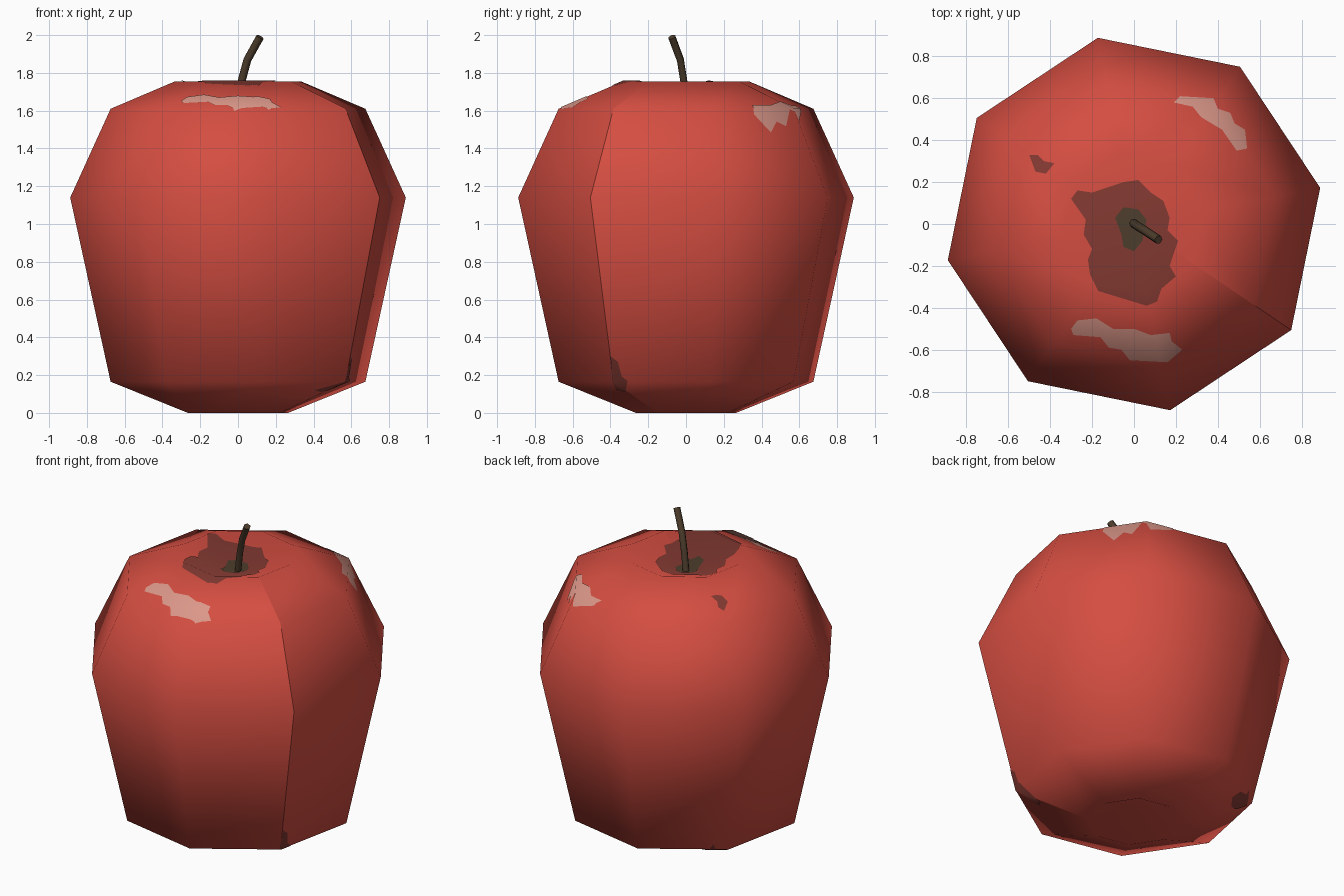
import bpy, bmesh
from math import sin, cos, radians, tau
from mathutils import Vector
from mathutils.bvhtree import BVHTree

if "Cube" in bpy.data.objects:
    bpy.data.objects.remove(bpy.data.objects["Cube"])


def material(name, *rgb):
    mat = bpy.data.materials.new(name)
    mat.use_nodes = True
    mat.diffuse_color = (*rgb, 1)
    mat.node_tree.nodes["Principled BSDF"].inputs["Base Color"].default_value = (*rgb, 1)
    return mat


red = material("apple red", 0.66, 0.075, 0.053)
pink = material("pale shine", 0.71, 0.31, 0.25)
maroon = material("dark russet", 0.23, 0.042, 0.032)
brown = material("stem brown", 0.075, 0.048, 0.026)


def add_object(name, bm, mat):
    mesh = bpy.data.meshes.new(name)
    bm.to_mesh(mesh)
    mesh.materials.append(mat)
    obj = bpy.data.objects.new(name, mesh)
    bpy.context.collection.objects.link(obj)
    return obj


def bridge(bm, low, high):
    n = len(low)
    for i in range(n):
        j = (i + 1) % n
        bm.faces.new((low[i], low[j], high[j], high[i]))


# Apple body: eight-sided lathe with dimpled ends and one sharp meridian
SIDES = 8
START = radians(-34)
PROFILE = [(0.27, 0.0), (0.687, 0.165), (0.905, 1.14), (0.687, 1.61), (0.34, 1.755)]
body = bmesh.new()
rings = []
for radius, z in PROFILE:
    angles = [START + tau * i / SIDES for i in range(SIDES)]
    rings.append([body.verts.new((radius * cos(a), radius * sin(a), z)) for a in angles])
for low, high in zip(rings, rings[1:]):
    bridge(body, low, high)
for ring, z in ((rings[0][::-1], 0.12), (rings[-1], 1.635)):
    pole = body.verts.new((0, 0, z))
    for i in range(SIDES):
        body.faces.new((ring[i], ring[(i + 1) % SIDES], pole))
    seam_vert = rings[0][0] if z < 1 else rings[-1][0]
    body.edges.get((seam_vert, pole)).smooth = False
for low, high in zip(rings, rings[1:]):
    body.edges.get((low[0], high[0])).smooth = False
for face in body.faces:
    face.smooth = True
body.normal_update()
apple = add_object("apple_body", body, red)
surface = BVHTree.FromBMesh(body)
body_edges = [(e.verts[0].co.copy(), e.verts[1].co.copy()) for e in body.edges]


# Bent stem
path = [Vector(p) for p in ((-0.005, 0.005, 1.63), (0.02, -0.012, 1.76),
                            (0.05, -0.03, 1.87), (0.117, -0.075, 1.99))]
stem = bmesh.new()
stem_rings = []
for i, point in enumerate(path):
    along = (path[min(i + 1, 3)] - path[max(i - 1, 0)]).normalized()
    side = along.cross(Vector((0, 1, 0))).normalized()
    other = along.cross(side)
    stem_rings.append([stem.verts.new(point + 0.021 * (side * cos(tau * k / 6) + other * sin(tau * k / 6)))
                       for k in range(6)])
for low, high in zip(stem_rings, stem_rings[1:]):
    bridge(stem, low, high)
stem.faces.new(stem_rings[0][::-1])
stem.faces.new(stem_rings[-1])
bmesh.ops.recalc_face_normals(stem, faces=stem.faces)
stem_obj = add_object("stem", stem, brown)
bpy.context.view_layer.objects.active = stem_obj
stem_obj.select_set(True)
bpy.ops.object.shade_smooth_by_angle(angle=radians(61))


# Skin markings: thin outlines, cut along the body's edges and laid on its surface
def marking(name, mat, outline, towards, place, lift=0.004):
    ray = Vector(towards)
    bm = bmesh.new()
    bm.faces.new([bm.verts.new(place(u / 100, v / 100)) for u, v in outline])
    bmesh.ops.triangulate(bm, faces=bm.faces[:])
    for a, b in body_edges:
        normal = (b - a).cross(ray)
        if normal.length > 0.001:
            bmesh.ops.bisect_plane(bm, geom=bm.verts[:] + bm.edges[:] + bm.faces[:],
                                   plane_co=a, plane_no=normal.normalized(), dist=0.0005)
    for vert in bm.verts:
        hit = surface.ray_cast(vert.co, ray)[0]
        if hit:
            vert.co = hit - ray * lift
    bm.normal_update()
    for face in bm.faces:
        face.smooth = True
        if face.normal.dot(ray) > 0:
            face.normal_flip()
    obj = add_object(name, bm, mat)
    # Borrow the body's shading so the marking blends into the curve
    mod = obj.modifiers.new("body_shading", "DATA_TRANSFER")
    mod.object = apple
    mod.use_loop_data = True
    mod.data_types_loops = {"CUSTOM_NORMAL"}
    mod.loop_mapping = "POLYINTERP_NEAREST"


def above(u, v):
    return (u, v, 3)


def below(u, v):
    return (u, v, -1)


def beside(u, v):
    return (2, u, v)


DOWN, UP, INWARD = (0, 0, -1), (0, 0, 1), (-1, 0, 0)
marking("front_shine", pink, [
    (-30, -50), (-27, -46), (-18, -45), (-10, -50), (0, -50), (8, -53), (17, -52), (18, -56),
    (23, -60), (16, -66), (-2, -65), (-6, -60), (-12, -59), (-16, -54), (-29, -53)], DOWN, above)
marking("back_shine", pink, [
    (19, 58), (22, 61), (38, 60), (40, 55), (46, 53), (48, 48), (53, 45), (54, 36),
    (49, 35), (42, 45), (32, 51), (28, 56)], DOWN, above)
marking("russet_around_stem", maroon, [
    (-30, 12), (-27, 16), (-20, 15), (-5, 20), (2, 21), (8, 15), (14, 11), (17, 3), (16, -3),
    (21, -8), (17, -20), (20, -25), (13, -31), (11, -37), (6, -39), (-17, -32), (-21, -24),
    (-22, -17), (-20, -12), (-24, -5), (-23, 2)], DOWN, above)
marking("stem_hollow", brown, [
    (-9, 3), (-5, 8), (2, 7), (6, 2), (4, -8), (0, -13), (-5, -11), (-6, -5)], DOWN, above, 0.008)
marking("small_russet_spot", maroon, [
    (-50, 33), (-46, 33), (-43, 30), (-38, 29), (-42, 24), (-47, 25)], DOWN, above)
marking("lower_side_spot", maroon, [
    (-40, 30), (-36, 27), (-35, 20), (-31, 17), (-32, 11), (-37, 12), (-39, 17)], INWARD, beside)
marking("underside_spot", maroon, [
    (-55, 36), (-50, 44), (-42, 46), (-40, 41), (-45, 34), (-51, 32)], UP, below)
